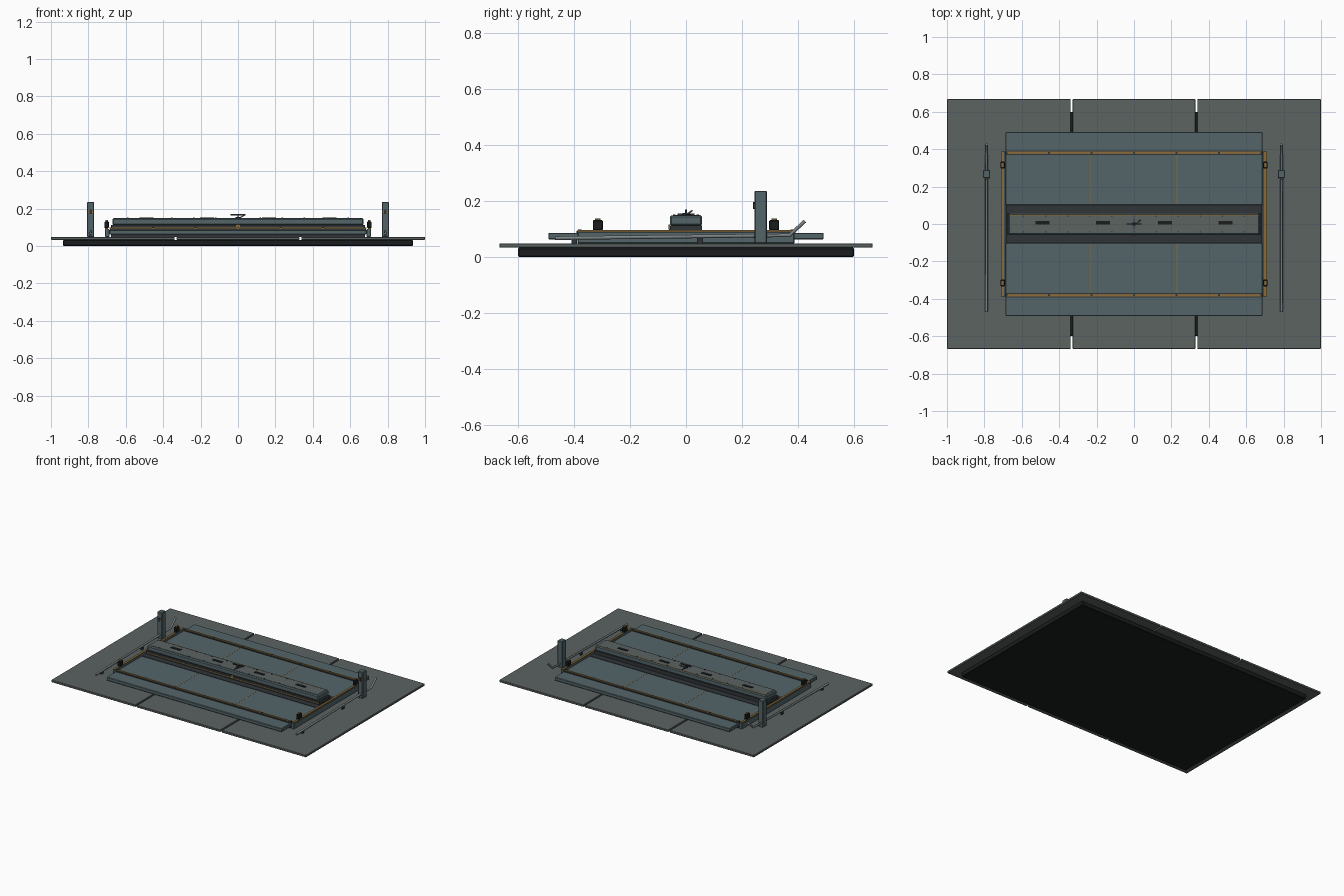
import bpy, bmesh, math
from mathutils import Vector

if "Cube" in bpy.data.objects:
    bpy.data.objects.remove(bpy.data.objects["Cube"])


def mat(name, r, g, b):
    m = bpy.data.materials.new(name)
    m.diffuse_color = (r, g, b, 1)
    m.use_nodes = True
    m.node_tree.nodes["Principled BSDF"].inputs["Base Color"].default_value = m.diffuse_color
    return m


STONE = mat("floor_grey", 0.105, 0.125, 0.12)
BLUE = mat("blue_steel", 0.088, 0.13, 0.142)
DARK = mat("dark_metal", 0.03, 0.036, 0.04)
BLACK = mat("black", 0.01, 0.012, 0.013)
BRASS = mat("brass", 0.25, 0.15, 0.045)
STEEL = mat("pale_steel", 0.2, 0.23, 0.235)


def box(name, x, y, z, m, bevel=0.0):
    """Box from (min, max) ranges on each axis."""
    bm = bmesh.new()
    bmesh.ops.create_cube(bm, size=1)
    for v in bm.verts:
        v.co = Vector([(a[0] + a[1]) / 2 + c * (a[1] - a[0]) for a, c in zip((x, y, z), v.co)])
    me = bpy.data.meshes.new(name)
    bm.to_mesh(me)
    bm.free()
    ob = bpy.data.objects.new(name, me)
    bpy.context.collection.objects.link(ob)
    me.materials.append(m)
    if bevel:
        b = ob.modifiers.new("bevel", 'BEVEL')
        b.width, b.segments = bevel, 1
    return ob


def cbox(name, c, s, m, bevel=0.0):
    return box(name, *[(p - d / 2, p + d / 2) for p, d in zip(c, s)], m, bevel)


def rod(name, pts, r, m):
    cu = bpy.data.curves.new(name, 'CURVE')
    cu.dimensions = '3D'
    cu.bevel_depth, cu.bevel_resolution, cu.use_fill_caps = r, 1, True
    sp = cu.splines.new('POLY')
    sp.points.add(len(pts) - 1)
    for p, co in zip(sp.points, pts):
        p.co = (*co, 1)
    ob = bpy.data.objects.new(name, cu)
    bpy.context.collection.objects.link(ob)
    cu.materials.append(m)


def stud(name, loc, r, h, m):
    bpy.ops.mesh.primitive_cylinder_add(vertices=8, radius=r, depth=h, location=loc)
    bpy.context.object.name = name
    bpy.context.object.data.materials.append(m)


# Plinth and three floor slabs with narrow joints
box("plinth", (-0.935, 0.935), (-0.6, 0.6), (0, 0.033), BLACK, 0.004)
for i in (-1, 0, 1):
    x0 = -1 if i == -1 else i / 1.5 - 0.328
    x1 = 1 if i == 1 else i / 1.5 + 0.328
    box("floor_slab", (x0, x1), (-0.667, 0.667), (0.033, 0.048), STONE, 0.002)

# Bed: lower frame, and a deck either side of the centre channel
box("bed_frame", (-0.68, 0.68), (-0.385, 0.385), (0.048, 0.065), DARK)
box("centre_channel", (-0.685, 0.685), (-0.101, 0.101), (0.064, 0.0875), DARK)
for s in (-1, 1):
    ya, yb = sorted((s * 0.1, s * 0.492))
    box("deck_panel", (-0.687, 0.687), (ya, yb), (0.062, 0.086), BLUE, 0.003)
    # Brass cross rail with bolts, and the deck seams
    cbox("cross_rail_base", (0, s * 0.38, 0.0885), (1.37, 0.024, 0.007), DARK)
    cbox("cross_rail", (0, s * 0.38, 0.093), (1.37, 0.013, 0.006), BRASS)
    for k in range(-3, 4):
        stud("rail_bolt", (k * 0.227, s * 0.38, 0.096), 0.006, 0.005, DARK)
    for x in (-0.234, 0.23):
        cbox("deck_seam", (x, s * 0.24, 0.0862), (0.004, 0.27, 0.001), BRASS)

# Side rails with corner lock blocks
for s in (-1, 1):
    cbox("side_rail", (s * 0.699, 0, 0.069), (0.024, 0.776, 0.042), BLUE, 0.003)
    cbox("side_rail_cap", (s * 0.703, 0, 0.0925), (0.015, 0.776, 0.007), BRASS)
    for y in (-0.315, 0.315):
        cbox("lock_block", (s * 0.702, y, 0.113), (0.022, 0.036, 0.036), BLACK, 0.003)
        cbox("lock_cap", (s * 0.702, y, 0.134), (0.012, 0.02, 0.008), BRASS)

# Central long housing
box("housing_base", (-0.68, 0.68), (-0.058, 0.058), (0.087, 0.112), DARK)
box("housing_body", (-0.672, 0.672), (-0.058, 0.058), (0.112, 0.148), BLUE, 0.006)
box("housing_top", (-0.655, 0.655), (-0.046, 0.046), (0.147, 0.1495), STONE)
box("housing_trim", (-0.665, 0.665), (0.046, 0.052), (0.146, 0.150), BRASS)
box("housing_front_trim", (-0.672, 0.672), (-0.06, -0.057), (0.095, 0.100), BRASS)
cbox("front_badge", (0, -0.06, 0.106), (0.02, 0.006, 0.018), BRASS)
for x in (-0.49, -0.165, 0.165, 0.49):
    cbox("top_slot", (x, 0.006, 0.150), (0.075, 0.02, 0.005), BLACK)
for k in range(-5, 6):
    for y in (-0.042, 0.042):
        stud("top_rivet", (k * 0.118, y, 0.150), 0.004, 0.004, DARK)

# Small latch on the housing
stud("latch_base", (0, 0, 0.152), 0.013, 0.008, DARK)
cbox("latch_bar", (0, 0, 0.167), (0.08, 0.006, 0.006), DARK)
cbox("latch_cross", (0, 0, 0.152), (0.006, 0.06, 0.006), DARK)
cbox("latch_stem", (0, 0, 0.161), (0.008, 0.008, 0.018), DARK)
rod("latch_lever", [(0.01, 0.0, 0.15), (0.035, 0.022, 0.165)], 0.003, STEEL)

# Posts and bent bars at both sides
for s in (-1, 1):
    x = s * 0.788
    cbox("post", (x, 0.267, 0.142), (0.037, 0.044, 0.188), BLUE, 0.003)
    cbox("post_band", (x, 0.2445, 0.182), (0.03, 0.006, 0.014), BRASS)
    cbox("post_sensor", (x, 0.243, 0.184), (0.014, 0.008, 0.024), DARK)
    stud("post_bolt", (x, 0.245, 0.07), 0.005, 0.006, DARK)
    rod("bent_bar", [(x, -0.468, 0.067), (x, 0.37, 0.077), (x, 0.425, 0.128)], 0.0075, STEEL)
    for y in (-0.4, 0.05):
        cbox("bar_foot", (x, y, 0.057), (0.01, 0.02, 0.02), DARK)
